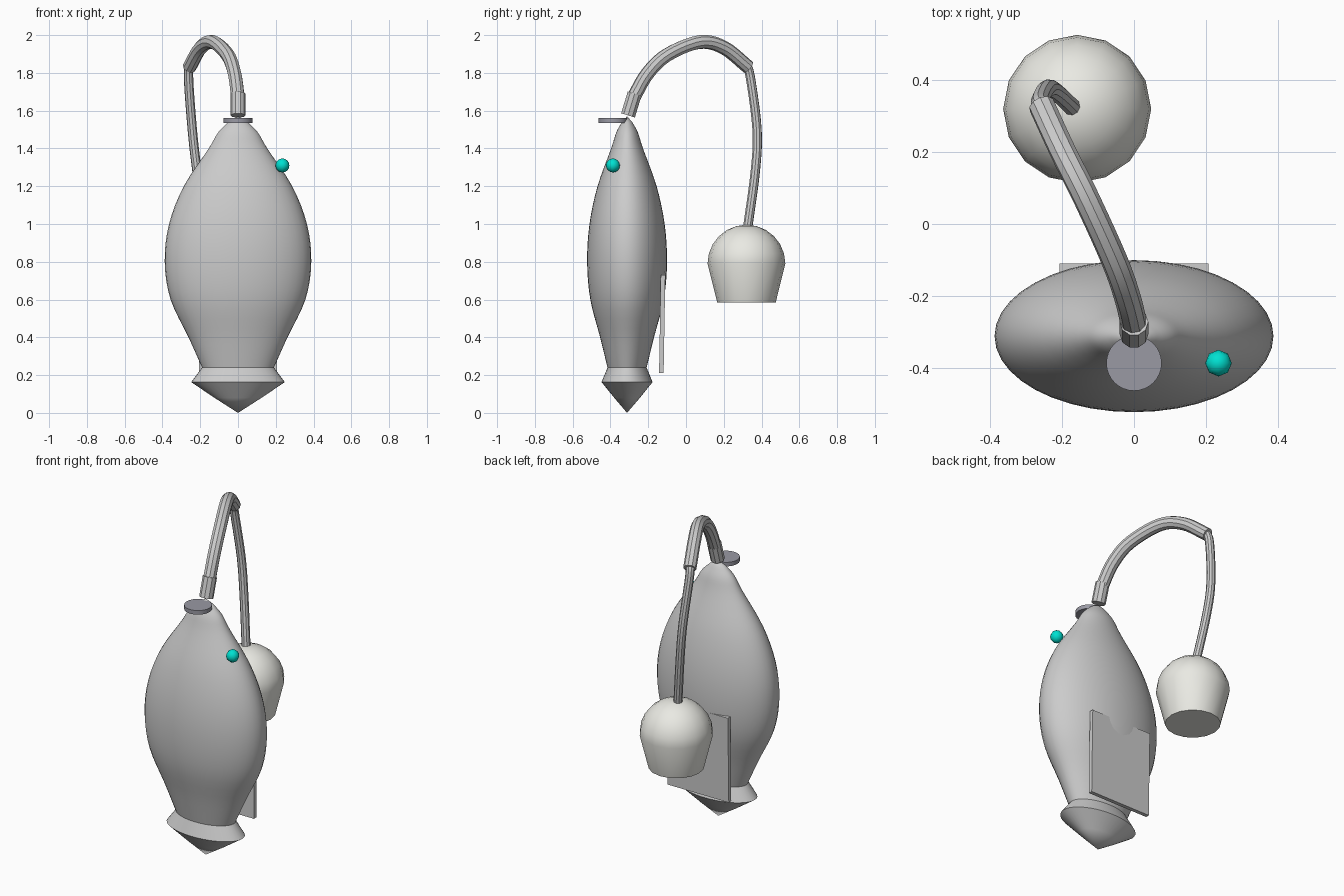
import bpy, bmesh, math
from mathutils import Vector

if "Cube" in bpy.data.objects:
    bpy.data.objects.remove(bpy.data.objects["Cube"])


def material(name, rgb):
    m = bpy.data.materials.new(name)
    m.diffuse_color = (*rgb, 1)
    m.use_nodes = True
    m.node_tree.nodes["Principled BSDF"].inputs["Base Color"].default_value = m.diffuse_color
    return m


def smooth_points(pts, steps=5):
    """Catmull-Rom curve through the given points."""
    p = [Vector(q) for q in pts]
    p = [2 * p[0] - p[1]] + p + [2 * p[-1] - p[-2]]
    out = []
    for a, b, c, d in zip(p, p[1:], p[2:], p[3:]):
        for i in range(steps):
            t = i / steps
            out.append(0.5 * (2 * b + (c - a) * t + (2 * a - 5 * b + 4 * c - d) * t * t
                              + (3 * b - a - 3 * c + d) * t ** 3))
    return out + [p[-2]]


def finish(obj, mat=None, angle=35):
    if mat:
        obj.data.materials.append(mat)
    bpy.ops.object.select_all(action='DESELECT')
    obj.select_set(True)
    bpy.context.view_layer.objects.active = obj
    bpy.ops.object.shade_smooth_by_angle(angle=math.radians(angle))
    return obj


def lathe(name, profile, sides, centre, depth=1.0, mat=None):
    """Turn an (r, z) profile around z; depth squashes it along y."""
    bm = bmesh.new()
    rings = []
    for r, z in profile:
        if r < 1e-4:
            rings.append([bm.verts.new((0, 0, z))])
        else:
            rings.append([bm.verts.new((r * math.cos(2 * math.pi * i / sides),
                                        depth * r * math.sin(2 * math.pi * i / sides), z))
                          for i in range(sides)])
    for lo, hi in zip(rings, rings[1:]):
        for i in range(sides):
            j = (i + 1) % sides
            ring = [lo[i % len(lo)], lo[j % len(lo)], hi[j % len(hi)], hi[i % len(hi)]]
            bm.faces.new(list(dict.fromkeys(ring)))
    for ring in (rings[0], rings[-1]):
        if len(ring) > 1:
            bm.faces.new(ring)
    bmesh.ops.recalc_face_normals(bm, faces=bm.faces)
    me = bpy.data.meshes.new(name)
    bm.to_mesh(me)
    bm.free()
    obj = bpy.data.objects.new(name, me)
    obj.location = centre
    bpy.context.collection.objects.link(obj)
    return finish(obj, mat)


def tube(name, pts, radius):
    """Round hose swept along a smooth path."""
    cu = bpy.data.curves.new(name, 'CURVE')
    cu.dimensions = '3D'
    cu.bevel_depth = radius
    cu.bevel_resolution = 3
    cu.use_fill_caps = True
    path = smooth_points(pts) if len(pts) > 2 else pts
    s = cu.splines.new('POLY')
    s.points.add(len(path) - 1)
    for sp, p in zip(s.points, path):
        sp.co = (*p, 1)
    obj = bpy.data.objects.new(name, cu)
    bpy.context.collection.objects.link(obj)
    bpy.ops.object.select_all(action='DESELECT')
    obj.select_set(True)
    bpy.context.view_layer.objects.active = obj
    bpy.ops.object.convert(target='MESH')
    return finish(bpy.context.object)


dark = material("dark_grey", (0.32, 0.32, 0.37))
teal = material("teal", (0.0, 0.75, 0.64))
cream = material("warm_grey", (0.82, 0.82, 0.77))

# Flattened teardrop body with a flared, pointed foot
flank = smooth_points([(0.19, 0.24), (0.262, 0.4), (0.357, 0.6), (0.388, 0.8), (0.365, 1.0),
                       (0.287, 1.2), (0.155, 1.4), (0.105, 1.485), (0.05, 1.54)], 4)
profile = [(0, 0), (0.125, 0.08), (0.248, 0.163)] + [tuple(p) for p in flank] + [(0, 1.57)]
lathe("body", profile, 40, (0, -0.312, 0), 0.545)

# Dark cap on the front of the neck
lathe("cap", [(0.077, 1.535), (0.077, 1.56)], 32, (0, -0.387, 0), mat=dark)

# Small round button
bpy.ops.mesh.primitive_uv_sphere_add(segments=8, ring_count=8, radius=0.037,
                                     location=(0.235, -0.387, 1.31))
button = bpy.context.object
button.name = "button"
finish(button, teal, 60)

# Back plate
bpy.ops.mesh.primitive_cube_add(size=1, location=(0, -0.126, 0.47))
plate = bpy.context.object
plate.name = "back_plate"
plate.scale = (0.414, 0.024, 0.52)
plate.rotation_euler.x = math.radians(-1)

# Hose: collar, thick arch and thin hanging end
tube("hose_collar", [(0, -0.307, 1.575), (0, -0.272, 1.69)], 0.04)
tube("hose_arch", [(0, -0.28, 1.665), (-0.018, -0.205, 1.795), (-0.055, -0.1, 1.895),
                   (-0.132, 0.07, 1.963), (-0.197, 0.2, 1.934), (-0.257, 0.33, 1.83)], 0.037)
tube("hose_drop", [(-0.25, 0.315, 1.85), (-0.262, 0.34, 1.78), (-0.242, 0.376, 1.5),
                   (-0.217, 0.367, 1.28), (-0.172, 0.325, 0.97)], 0.025)

# Domed mouthpiece
dome = [(0.206 * math.cos(a), 0.79 + 0.206 * math.sin(a))
        for a in (math.pi / 2 * i / 6 for i in range(7))]
lathe("mouthpiece", [(0.155, 0.585)] + dome, 16, (-0.158, 0.32, 0), mat=cream)
